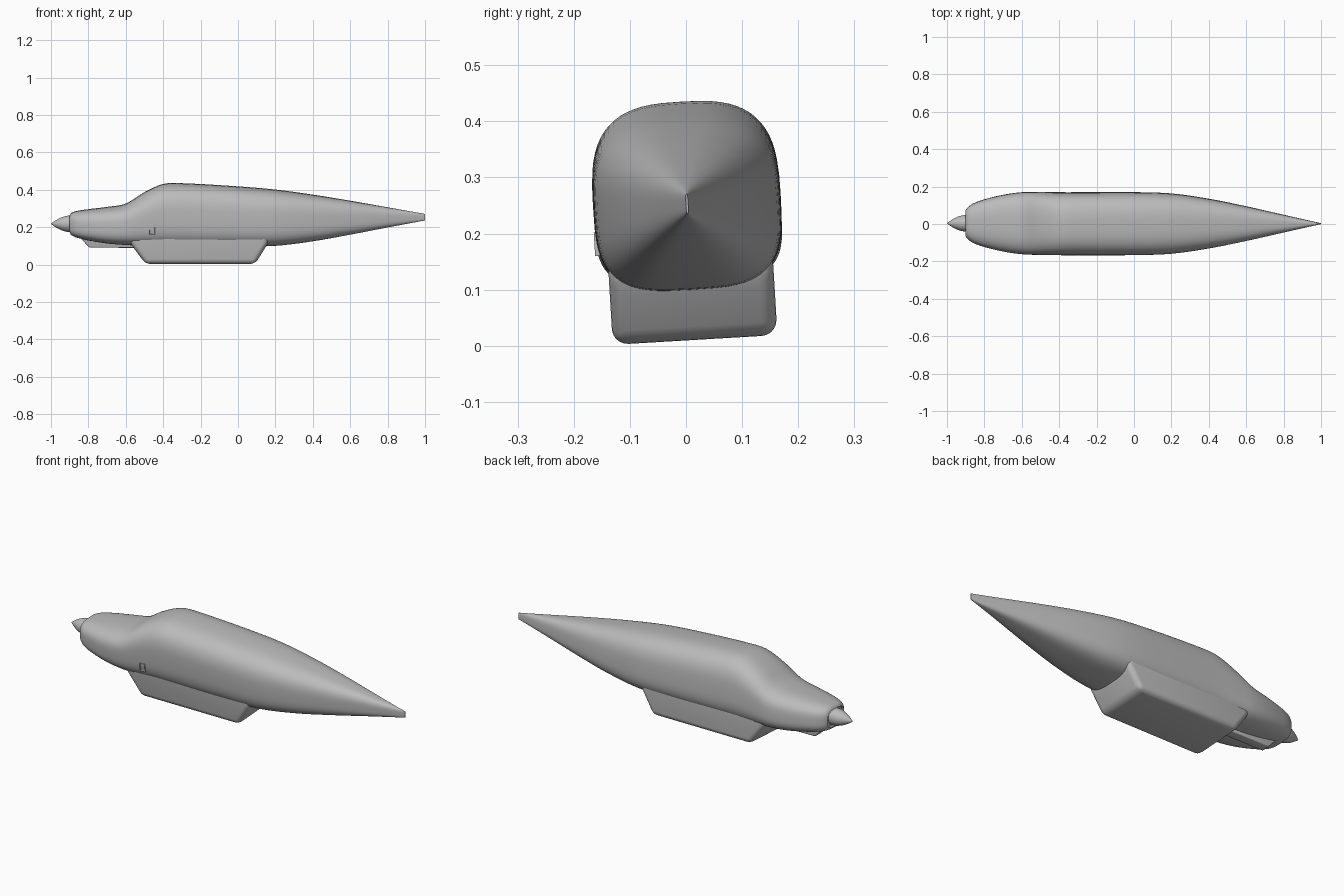
import bpy, bmesh, math
from mathutils import Matrix, Vector

cube = bpy.data.objects.get("Cube")
if cube:
    bpy.data.objects.remove(cube, do_unlink=True)

grey = bpy.data.materials.new("plain grey")
grey.use_nodes = True
colour = (0.5, 0.5, 0.5, 1)
grey.diffuse_color = colour
grey.node_tree.nodes["Principled BSDF"].inputs["Base Color"].default_value = colour

# The whole aircraft body is rolled slightly about its long axis
pivot = Vector((0, 0.002, 0.25))
ROLL = Matrix.Translation(pivot) @ Matrix.Rotation(math.radians(3.4), 4, "X") @ Matrix.Translation((0, 0, -pivot.z))


def finish(bm, name, angle=35):
    bmesh.ops.recalc_face_normals(bm, faces=bm.faces)
    bm.transform(ROLL)
    mesh = bpy.data.meshes.new(name)
    bm.to_mesh(mesh)
    bm.free()
    mesh.materials.append(grey)
    obj = bpy.data.objects.new(name, mesh)
    bpy.context.collection.objects.link(obj)
    bpy.ops.object.select_all(action="DESELECT")
    obj.select_set(True)
    bpy.context.view_layer.objects.active = obj
    bpy.ops.object.shade_smooth_by_angle(angle=math.radians(angle))
    return obj


def loft(bm, rings):
    loops = [[bm.verts.new(p) for p in ring] for ring in rings]
    for a, b in zip(loops, loops[1:]):
        for i in range(len(a)):
            j = (i + 1) % len(a)
            bm.faces.new((a[i], a[j], b[j], b[i]))
    return bm.faces.new(loops[0]), bm.faces.new(loops[-1])


def prism(bm, outline, half_width):
    sides = [[(x, y, z) for x, z in outline] for y in (-half_width, half_width)]
    loft(bm, sides)


def bevel_below(bm, top, width, segments):
    edges = [e for e in bm.edges if min(v.co.z for v in e.verts) < top - 0.001]
    bmesh.ops.bevel(bm, geom=edges, offset=width, segments=segments, profile=0.5, affect="EDGES")


def spline(a, b, c, d, t):
    # Smooth curve from b to c through unevenly spaced stations
    span = c[0] - b[0]
    out = [b[0] + span * t]
    for k in range(1, len(b)):
        m0 = (c[k] - a[k]) / (c[0] - a[0]) * span
        m1 = (d[k] - b[k]) / (d[0] - b[0]) * span
        out.append((2*t**3 - 3*t**2 + 1) * b[k] + (t**3 - 2*t**2 + t) * m0
                   + (3*t**2 - 2*t**3) * c[k] + (t**3 - t**2) * m1)
    return out


def section(x, half, top, bottom, count=64):
    # Rounded-square cross-section, a little squarer underneath
    mid, tall = (top + bottom) / 2, (top - bottom) / 2
    ring = []
    for i in range(count):
        a = math.tau * i / count
        c, s = math.cos(a), math.sin(a)
        power = 2 / (2.9 if s > 0 else 3.4)
        ring.append((x, half * math.copysign(abs(c) ** power, c),
                     mid + tall * math.copysign(abs(s) ** power, s)))
    return ring


# Fuselage stations: length, half width, top, bottom
stations = [
    (-0.9, 0.07, 0.264, 0.172), (-0.89, 0.084, 0.276, 0.158), (-0.86, 0.105, 0.286, 0.145),
    (-0.8, 0.127, 0.295, 0.131), (-0.7, 0.151, 0.307, 0.115), (-0.6, 0.165, 0.325, 0.107),
    (-0.5, 0.167, 0.386, 0.102), (-0.4, 0.167, 0.43, 0.1), (-0.3, 0.167, 0.434, 0.099),
    (0, 0.167, 0.417, 0.099), (0.2, 0.16, 0.4, 0.102), (0.4, 0.132, 0.373, 0.126),
    (0.6, 0.092, 0.341, 0.161), (0.8, 0.047, 0.306, 0.199), (1, 0.002, 0.271, 0.236)]
rings = []
for i in range(len(stations) - 1):
    a, d = stations[max(i - 1, 0)], stations[min(i + 2, len(stations) - 1)]
    for step in range(5):
        rings.append(section(*spline(a, stations[i], stations[i + 1], d, step / 5)))
rings.append(section(*stations[-1]))
bm = bmesh.new()
nose, tail = loft(bm, rings)
# Recessed nose opening behind the spinner
bmesh.ops.inset_region(bm, faces=[nose], thickness=0.006)
for v in nose.verts:
    v.co.x += 0.015
finish(bm, "fuselage", 45)

# Spinner
bm = bmesh.new()
profile = [(-0.88, 0.044), (-0.905, 0.044), (-0.92, 0.042), (-0.94, 0.036),
           (-0.96, 0.027), (-0.98, 0.015), (-1, 0.001)]
loft(bm, [[(x, r * math.cos(math.tau * i / 32), 0.218 + r * math.sin(math.tau * i / 32))
           for i in range(32)] for x, r in profile])
finish(bm, "spinner")

# Belly pod
bm = bmesh.new()
prism(bm, [(-0.585, 0.145), (-0.575, 0.12), (-0.495, 0.01), (0.092, 0.01), (0.16, 0.12), (0.167, 0.145)], 0.147)
bevel_below(bm, 0.145, 0.028, 5)
finish(bm, "belly_pod", 40)

# Narrow chin scoop ahead of the pod
bm = bmesh.new()
prism(bm, [(-0.85, 0.15), (-0.795, 0.092), (-0.52, 0.09), (-0.52, 0.15)], 0.025)
bevel_below(bm, 0.15, 0.006, 3)
finish(bm, "chin_scoop")

# Small open port on the right side
bm = bmesh.new()
prism(bm, [(-0.474, 0.17), (-0.444, 0.17), (-0.444, 0.212), (-0.474, 0.212)], 0.01)
bmesh.ops.translate(bm, verts=bm.verts, vec=(0, -0.159, 0))
mouth = min(bm.faces, key=lambda f: f.calc_center_median().y)
bmesh.ops.inset_region(bm, faces=[mouth], thickness=0.005)
for v in mouth.verts:
    v.co.y += 0.006
finish(bm, "side_port")
